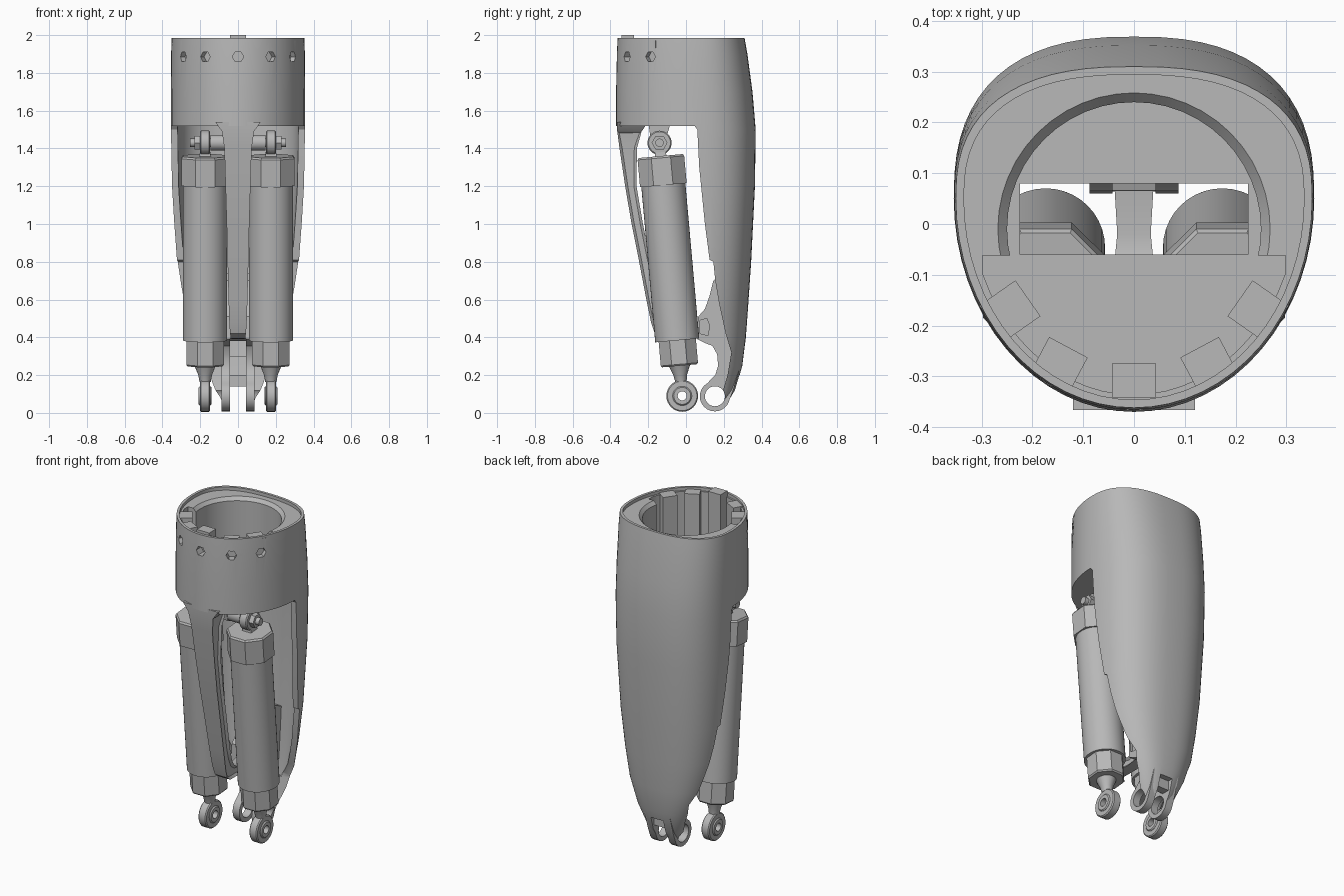
import bpy, bmesh
from math import sin, cos, pi, radians
from mathutils import Vector

if "Cube" in bpy.data.objects:
    bpy.data.objects.remove(bpy.data.objects["Cube"])

grey = bpy.data.materials.new("plain_grey")
grey.use_nodes = True
GREY = (0.48, 0.48, 0.48, 1)
grey.diffuse_color = GREY
grey.node_tree.nodes["Principled BSDF"].inputs["Base Color"].default_value = GREY


def make(name, bm):
    bmesh.ops.recalc_face_normals(bm, faces=bm.faces)
    me = bpy.data.meshes.new(name)
    bm.to_mesh(me)
    bm.free()
    me.materials.append(grey)
    ob = bpy.data.objects.new(name, me)
    bpy.context.collection.objects.link(ob)
    return ob


def loft(name, rings, closed=False):
    """Skin a list of point rings; cap the ends or close into a loop."""
    bm = bmesh.new()
    rows = [[bm.verts.new(p) for p in r] for r in rings]
    pairs = list(zip(rows, rows[1:])) + ([(rows[-1], rows[0])] if closed else [])
    for a, b in pairs:
        for i in range(len(a)):
            j = (i + 1) % len(a)
            bm.faces.new((a[i], a[j], b[j], b[i]))
    if not closed:
        bm.faces.new(rows[0])
        bm.faces.new(rows[-1])
    return make(name, bm)


def prism(name, pts, axis, a, b):
    """Extrude a 2D outline: (y, z) points along x, or (x, y) points along z."""
    place = (lambda p, t: (t, p[0], p[1])) if axis == "x" else (lambda p, t: (p[0], p[1], t))
    return loft(name, [[place(p, t) for p in pts] for t in (a, b)])


def box(name, x, y, z):
    return prism(name, [(x[0], y[0]), (x[1], y[0]), (x[1], y[1]), (x[0], y[1])], "z", *z)


def lathe(name, origin, axis, profile, sides=32, turn=0.0, closed=False):
    """Turn (radius, distance) points about an axis."""
    o, d = Vector(origin), Vector(axis).normalized()
    u = Vector((0, 1, 0)) if abs(d.x) > 0.9 else Vector((1, 0, 0))
    u = (u - d * u.dot(d)).normalized()
    v = d.cross(u)
    angles = [2 * pi * i / sides + turn for i in range(sides)]
    return loft(name, [[o + d * t + (u * cos(a) + v * sin(a)) * r for a in angles]
                       for r, t in profile], closed)


def combine(ob, tool, operation="DIFFERENCE"):
    tool.hide_render = True
    mod = ob.modifiers.new("combine", "BOOLEAN")
    mod.operation, mod.object, mod.solver = operation, tool, "EXACT"
    bpy.context.view_layer.objects.active = ob
    bpy.ops.object.modifier_apply(modifier=mod.name)
    bpy.data.objects.remove(tool)


# Shell sections: height, half width, back, front, middle
LEVELS = [(0, .085, .17, .09, .13), (.04, .095, .215, .08, .14), (.12, .125, .262, .07, .15),
          (.25, .19, .298, .0, .14), (.4, .255, .317, -.1, .1), (.58, .298, .33, -.2, .06),
          (.8, .327, .345, -.25, .05), (1.2, .35, .365, -.33, .05), (1.5, .355, .369, -.37, .05),
          (1.7, .355, .352, -.37, .05), (1.9, .354, .325, -.366, .05), (1.985, .351, .31, -.362, .05)]


def section(z, inset=0.0, count=64):
    for lo, hi in zip(LEVELS, LEVELS[1:]):
        if z <= hi[0]:
            break
    f = min((z - lo[0]) / (hi[0] - lo[0]), 1)
    w, back, front, mid = [p + (q - p) * f for p, q in zip(lo[1:], hi[1:])]
    pts = []
    for i in range(count):
        c, s = cos(2 * pi * i / count), sin(2 * pi * i / count)
        k = 0.8 if s > 0 else 1.0          # squarer back, round front
        depth = (back - mid if s > 0 else mid - front) - inset
        pts.append(((w - inset) * abs(c) ** k * (1 if c > 0 else -1),
                    mid + depth * abs(s) ** k * (1 if s > 0 else -1), z))
    return pts


# Leg shell: hollow below the collar, open at the front and sides
shell = loft("leg_shell", [section(l[0]) for l in LEVELS])
combine(shell, loft("hollow", [section(z, .035) for z in (.3, .4, .58, .8, 1.2, 1.52)]))
window = [(-.6, 1.52), (.045, 1.52), (.06, 1.5), (.07, 1.3), (.1, 1.0), (.125, .81), (.145, .8),
          (.155, .7), (.175, .58), (.21, .42), (.24, .32), (.22, .2), (.19, .1), (.17, -.1), (-.6, -.1)]
combine(shell, prism("window", window, "x", -.6, .6))
combine(shell, box("heel_slot", (-.042, .042), (-.1, .5), (-.1, .2)))

# Collar socket: lipped rim, round bore, wide front pocket, opening in the floor
rim = [p[:2] for p in section(1.985, .016)]
combine(shell, prism("rim_recess", rim, "z", 1.965, 2.1))
bore = [(.25, 1.56), (.25, 1.945), (.27, 1.967), (.27, 2.1)]
combine(shell, lathe("bore", (0, -.01, 0), (0, 0, 1), bore, 48))
front = [p[:2] for p in section(1.8, .032) if p[1] < -.07]
edge = max(p[0] for p in front)
front = [(-edge, -.062)] + front + [(edge, -.062)]
combine(shell, prism("front_pocket", front, "z", 1.56, 2.1))
combine(shell, box("floor_opening", (-.225, .225), (-.06, .08), (1.4, 1.7)))

# Clamp ribs and their screw holes around the front
for angle, inner, top in ((0, .275, 2.0), (28, .275, 1.972), (-28, .275, 1.972),
                          (55, .255, 1.972), (-55, .255, 1.972)):
    a = radians(angle)
    d, n = Vector((sin(a), -cos(a))), Vector((cos(a), sin(a))) * .043
    rib = [d * inner - n, d * inner + n, d * .342 + n, d * .342 - n]
    combine(shell, prism("rib", rib, "z", 1.55, top), "UNION")
for angle in (0, 29, -29, 57, -57):
    a = radians(angle)
    combine(shell, lathe("screw_hole", (0, 0, 1.885), (sin(a), -cos(a), 0),
                         [(.03, .315), (.03, .45)], 6))

# Front spine: tapered bar that curls back to the heel bracket
STATIONS = [((-.366, 1.54), (-.2, 1.54), .12), ((-.364, 1.49), (-.235, 1.49), .085),
            ((-.352, 1.4), (-.26, 1.4), .072), ((-.322, 1.2), (-.262, 1.2), .066),
            ((-.288, 1.0), (-.228, 1.0), .06), ((-.248, .8), (-.188, .8), .055),
            ((-.21, .6), (-.15, .6), .05), ((-.185, .48), (-.125, .52), .046),
            ((-.165, .42), (-.1, .475), .042), ((-.13, .395), (-.07, .455), .038),
            ((-.02, .39), (-.02, .445), .033), ((.1, .4), (.1, .46), .04)]
spine = loft("front_spine", [[(-w, *o), (w, *o), (w, *i), (-w, *i)] for o, i, w in STATIONS])
bm = bmesh.new()
bm.from_mesh(spine.data)
for side in (-1, 1):
    faces = [f for f in bm.faces if f.normal.x * side > .8 and f.calc_center_median().z < 1.48]
    bmesh.ops.inset_region(bm, faces=faces, thickness=.014, depth=-.012)
bm.to_mesh(spine.data)
bm.free()

# Heel bracket: two hooked plates with an axle eye
AXLE = (.153, .088)
eye = [(AXLE[0] + .08 * cos(radians(a)), AXLE[1] + .08 * sin(radians(a))) for a in range(120, 331, 15)]
hook = [(.2, .74), (.145, .7), (.125, .62), (.1, .55), (.065, .51), (.06, .39), (.1, .37), (.14, .355),
        (.165, .31), (.17, .25), (.155, .2)] + eye + [(.25, .12), (.28, .22), (.29, .35), (.31, .55), (.3, .7)]


def axle_hole():
    return lathe("axle_hole", (-.3, *AXLE), (1, 0, 0), [(.053, 0), (.053, .6)])


for s, side in ((-1, "right"), (1, "left")):
    plate = prism(side + "_heel_plate", hook, "x", s * .042, s * .088)
    pocket = [(.075, .42), (.115, .41), (.125, .46), (.11, .5), (.075, .49)]
    combine(plate, prism("pocket", pocket, "x", s * .075, s * .12))
    combine(plate, axle_hole())
combine(shell, axle_hole())
box("heel_crossbar", (-.045, .045), (.2, .25), (.14, .2))
bridge = [(.064, .395), (.13, .38), (.15, .45), (.12, .52), (.066, .5)]
prism("heel_bridge", bridge, "x", -.05, .05)

# Upper pivot shaft and its hanger
PIVOT, FOOT = Vector((0, -.14, 1.43)), Vector((0, -.02, .09))
lathe("pivot_shaft", PIVOT, (1, 0, 0), [(.022, -.255), (.022, .255)], 20)
lathe("pivot_spacer", PIVOT, (1, 0, 0), [(.042, -.145), (.042, .145)], 24)
prism("pivot_hanger", [(-.2, 1.54), (-.18, 1.4), (-.15, 1.385), (-.12, 1.4), (-.08, 1.54)], "x", -.055, .055)

# Twin actuators
axis = PIVOT - FOOT
for s, side in ((-1, "right"), (1, "left")):
    def part(name, profile, sides=32, turn=0.0):
        return lathe(f"{side}_actuator_{name}", FOOT + Vector((s * .174, 0, 0)), axis, profile, sides, turn)

    def ring(name, centre, inner, outer, half):
        b = .006
        profile = [(inner, -half), (outer - b, -half), (outer, b - half),
                   (outer, half - b), (outer - b, half), (inner, half)]
        return lathe(f"{side}_{name}", centre + Vector((s * .174, 0, 0)), (1, 0, 0), profile, 32, 0, True)

    part("body", [(.117, .295), (.117, 1.2)], 40)
    part("head", [(.134, 1.12), (.134, 1.265), (.126, 1.275)], 8, pi / 8)
    part("lower_collar", [(.1, .16), (.107, .168), (.107, .3)], 8, pi / 8)
    part("neck", [(.03, .075), (.036, .11), (.058, .165)], 20)
    part("upper_neck", [(.045, 1.27), (.034, 1.31)], 4, pi / 4)
    ring("foot_eye", FOOT, .05, .084, .027)
    ring("foot_ball", FOOT, .024, .051, .034)
    ring("pivot_eye", PIVOT, .02, .064, .027)
    lathe(side + "_pivot_nut", PIVOT + Vector((s * .2, 0, 0)), (s, 0, 0), [(.042, 0), (.042, .03)], 6)

# Smooth curved parts, keep hard edges
for ob in bpy.context.scene.objects:
    if ob.type == "MESH":
        bpy.ops.object.select_all(action="DESELECT")
        ob.select_set(True)
        bpy.context.view_layer.objects.active = ob
        bpy.ops.object.shade_smooth_by_angle(angle=radians(30))
